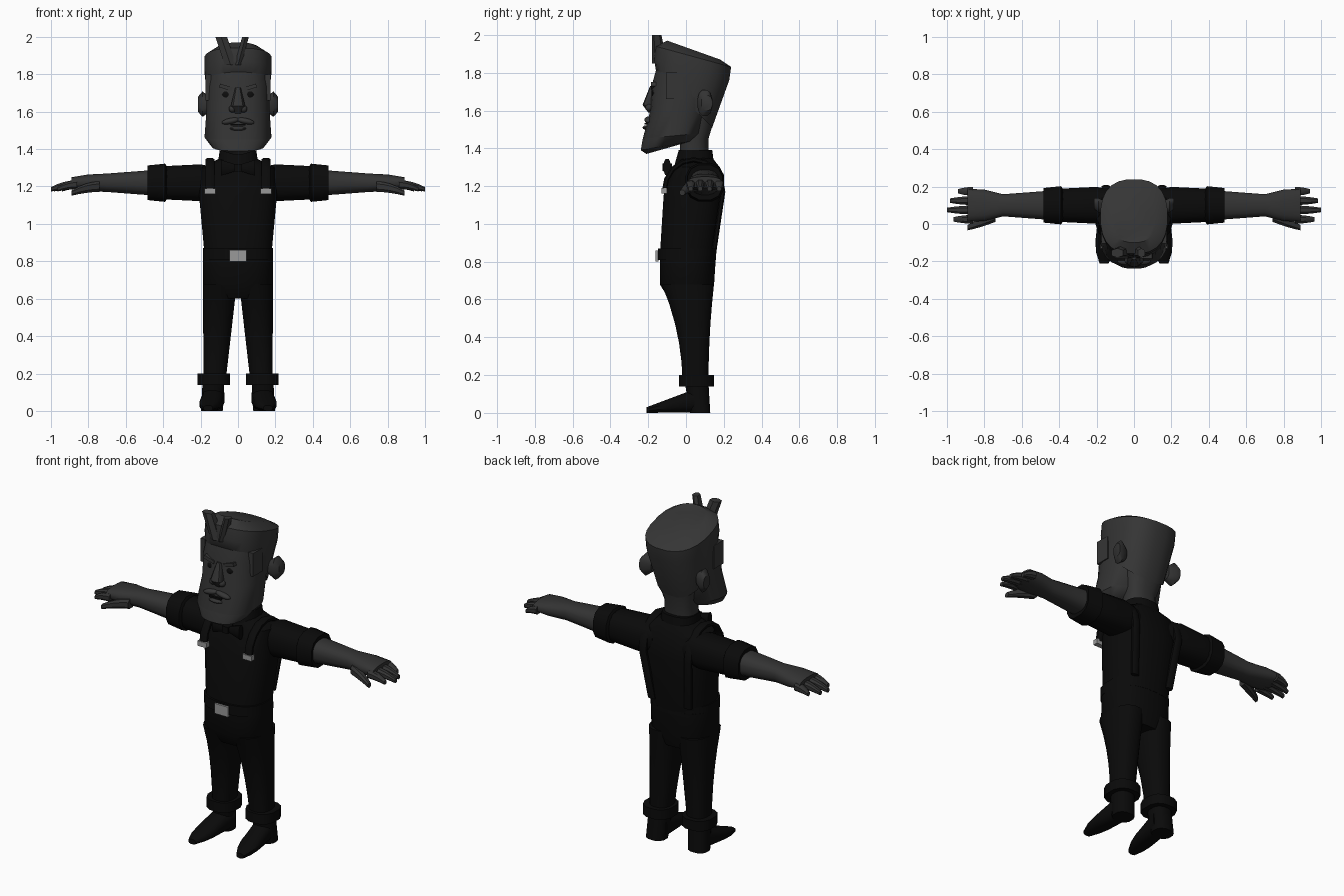
import bpy, bmesh, math
from mathutils import Vector, Matrix

default_cube = bpy.data.objects.get("Cube")
if default_cube:
    bpy.data.objects.remove(default_cube, do_unlink=True)

parts = []


def material(name, grey):
    mat = bpy.data.materials.new(name)
    mat.use_nodes = True
    colour = (grey, grey, grey, 1)
    mat.diffuse_color = colour
    shader = mat.node_tree.nodes["Principled BSDF"]
    shader.inputs["Base Color"].default_value = colour
    shader.inputs["Roughness"].default_value = .8
    return mat


skin = material("skin", .033)
hair = material("hair", .036)
cloth = material("black cloth", .003)
dark = material("eye dark", .004)
metal = material("clasp metal", .32)


def finish(name, bm, mat):
    bmesh.ops.recalc_face_normals(bm, faces=bm.faces)
    mesh = bpy.data.meshes.new(name)
    bm.to_mesh(mesh)
    bm.free()
    mesh.materials.append(mat)
    part = bpy.data.objects.new(name, mesh)
    bpy.context.collection.objects.link(part)
    parts.append(part)
    return part


def mix(start, end, t):
    return start + (end - start) * t


def steps(count):
    return [i / count for i in range(count + 1)]


def rounded(value, power):
    return math.copysign(abs(value) ** power, value)


def loft(name, rings, mat, sides=16, power=.8):
    """Skin over rings given as (centre, half axis, other half axis)."""
    bm = bmesh.new()
    loops = []
    for centre, across, along in rings:
        loop = []
        for i in range(sides):
            angle = math.tau * (i + .5) / sides
            offset = (Vector(across) * rounded(math.cos(angle), power)
                      + Vector(along) * rounded(math.sin(angle), power))
            loop.append(bm.verts.new(Vector(centre) + offset))
        loops.append(loop)
    for lower, upper in zip(loops, loops[1:]):
        for i in range(sides):
            j = (i + 1) % sides
            bm.faces.new((lower[i], lower[j], upper[j], upper[i]))
    bm.faces.new(loops[0])
    bm.faces.new(loops[-1])
    return finish(name, bm, mat)


def level(height, half_width, front, back, x=0, drop=0):
    """Horizontal ring whose back may drop below its front."""
    centre = (x, (front + back) / 2, height - drop / 2)
    return centre, (half_width, 0, 0), (0, (back - front) / 2, -drop / 2)


def upright(centre, half_depth, half_height):
    """Ring across the x axis."""
    return centre, (0, half_depth, 0), (0, 0, half_height)


def place(name, bm, centre, size, mat, tilt):
    turn = Matrix.Rotation(tilt, 4, 'Y')
    bm.transform(Matrix.Translation(centre) @ turn @ Matrix.Diagonal((*size, 1)))
    return finish(name, bm, mat)


def ball(name, centre, size, mat, tilt=0):
    bm = bmesh.new()
    bmesh.ops.create_uvsphere(bm, u_segments=14, v_segments=8, radius=1)
    return place(name, bm, centre, size, mat, tilt)


def box(name, centre, size, mat, tilt=0):
    bm = bmesh.new()
    bmesh.ops.create_cube(bm, size=1)
    return place(name, bm, centre, size, mat, tilt)


# Head with bearded jaw
chin = level(1.37, .06, -.21, 0, drop=-.06)
jaw = level(1.39, .14, -.24, .04, drop=-.05)
beard = level(1.45, .18, -.23, .08, drop=-.03)
cheek = level(1.6, .17, -.19, .12)
brow = level(1.74, .17, -.18, .16)
crown = level(1.85, .16, -.15, .17)
head = loft("head", [chin, jaw, beard, cheek, brow, crown], skin, sides=24)
head.data.materials.append(hair)
for face in head.data.polygons:
    face.material_index = int(face.center.z < 1.5)
loft("neck", [level(1.3, .1, -.04, .12), level(1.45, .09, -.03, .12),
              level(1.65, .14, 0, .18)], skin)

# Flat-topped hair sloping down to the back
hairline = level(1.81, .16, -.16, .14, drop=.3)
hair_side = level(1.87, .18, -.17, .23, drop=.11)
hair_rim = level(1.94, .18, -.16, .24, drop=.11)
hair_top = level(1.97, .12, -.1, .18, drop=.1)
loft("hair_cap", [hairline, hair_side, hair_rim, hair_top], hair, sides=24)

# Two swept front tufts
for name, root, sweep, half_width in (("left_tuft", 0, .04, .02), ("right_tuft", -.04, -.05, .035)):
    loft(name, [level(mix(1.85, 2, t), half_width, -.18, mix(-.1, -.13, t), root + sweep * t)
                for t in steps(2)], hair, sides=6)

# Face
loft("nose", [level(1.59, .02, -.2, -.15), level(1.63, .04, -.23, -.15),
              level(1.73, .015, -.19, -.15)], skin, sides=10)
ball("lower_lip", (0, -.21, 1.51), (.045, .02, .012), skin)
box("mouth", (0, -.21, 1.53), (.08, .02, .01), dark)

# Shirt and collar
waist = level(.83, .18, -.14, .16)
chest = level(1.15, .21, -.12, .2)
shoulder = level(1.3, .2, -.07, .18)
neckline = level(1.35, .1, -.04, .14)
loft("shirt", [waist, chest, shoulder, neckline], cloth, sides=20)
loft("collar", [level(1.32, .11, -.06, .15), level(1.39, .1, -.04, .14)], cloth)

# Belt, clasp and trouser seat
loft("belt", [level(z, .19, -.15, .16) for z in (.81, .87)], cloth, sides=20)
box("belt_clasp", (0, -.153, .83), (.09, .015, .06), metal)
loft("trouser_seat", [level(.6, .14, -.09, .13), level(.68, .19, -.14, .15),
                      level(.83, .19, -.14, .16)], cloth, sides=20)

bow_tie = Vector((0, -.1, 1.3))
box("bow_tie_knot", bow_tie, (.04, .05, .04), cloth)


def build_side(side, s):
    """Build the paired parts of one side, with s as the sign of x."""
    def at(x, y, z):
        return Vector((s * x, y, z))

    def arm(x, half_depth, half_height):
        return upright(at(x, .1, 1.22), half_depth, half_height)

    def finger(name, start, tip, radius):
        rings = []
        for t in steps(4):
            size = radius * (1 - t * t / 2)
            centre = start.lerp(tip, t)
            centre.z += t * (1 - t) * radius
            rings.append(upright(centre, size, size))
        loft(f"{side}_{name}", rings, skin, sides=8)

    # Features of the face
    ball(side + "_eye", at(.06, -.165, 1.69), (.027, .016, .025), dark)
    box(side + "_brow", at(.065, -.17, 1.73), (.07, .03, .02), hair, -s * .3)
    ball(side + "_nostril", at(.03, -.195, 1.615), (.02, .02, .02), skin)
    ball(side + "_moustache", at(.04, -.2, 1.55), (.05, .02, .016), hair, s * .2)
    box(side + "_sideburn", at(.16, -.06, 1.73), (.03, .09, .14), hair)
    loft(side + "_ear", [upright(at(.15, .09, 1.64), .03, .04),
                         upright(at(.19, .1, 1.64), .04, .07),
                         upright(at(.215, .11, 1.64), .03, .04)], skin, sides=12)

    # Bow tie wing
    loft(side + "_bow_wing", [upright(bow_tie, .015, .015),
                              upright(bow_tie + at(.09, 0, 0), .02, .045)], cloth, sides=8)

    # Suspender arching over the shoulder, then down to the belt
    strap = []
    for t in steps(8):
        reach, rise = -math.cos(math.pi * t), math.sin(math.pi * t)
        strap.append((at(.15, .04 + .155 * reach, 1.17 + .17 * rise),
                      (.025, 0, 0), (0, .014 * reach, .014 * rise)))
    strap.append((at(.12, .15, .87), (.025, 0, 0), (0, .014, 0)))
    loft(side + "_strap", strap, cloth, sides=8)
    box(side + "_strap_clasp", at(.15, -.115, 1.175), (.06, .03, .03), metal)

    # Sleeve, rolled cuff, forearm and palm
    loft(side + "_sleeve", [arm(x, r, r) for x, r in ((.1, .08), (.2, .1), (.4, .09))], cloth)
    loft(side + "_sleeve_cuff", [arm(x, r, r) for x, r in ((.38, .09), (.39, .105), (.485, .095), (.48, .07))],
         cloth, sides=12)
    loft(side + "_forearm", [arm(.44, .08, .07), arm(.7, .06, .05),
                             arm(.8, .085, .045), arm(.89, .09, .03)], skin)

    # Fingers and thumb
    tips = {"index": .965, "middle": 1, "ring": .985, "little": .94}
    for i, (name, reach) in enumerate(tips.items()):
        y = .025 + .05 * i
        finger(name + "_finger", at(.86, y, 1.21), at(reach, y, 1.185), .025)
    finger("thumb", at(.74, .04, 1.2), at(.89, -.02, 1.165), .03)

    # Leg widening from ankle to hip, with turned-up cuff
    loft(side + "_leg", [level(mix(.16, .68, t), mix(.06, .092, t), mix(-.02, -.13, t * t),
                               mix(.12, .15, t * t), s * mix(.125, .097, t))
                         for t in steps(5)], cloth)
    loft(side + "_leg_cuff", [level(z, .09, -.04, .15, s * .13) for z in (.14, .2)],
         cloth, sides=12)

    # Pointed shoe rising to the ankle, and its heel
    shoe = []
    for t in steps(5):
        half_height = mix(.015, .07, t)
        shoe.append((at(mix(.16, .13, t), mix(-.21, .08, t), half_height),
                     (min(.06, .025 + t / 8), 0, 0), (0, 0, half_height)))
    loft(side + "_shoe", shoe, cloth, sides=12)
    loft(side + "_shoe_heel", [level(0, .06, .02, .13, s * .14),
                               level(.17, .06, -.01, .12, s * .13)], cloth, sides=12)


build_side("left", 1)
build_side("right", -1)

# Smooth shading with sharp edges kept
bpy.ops.object.select_all(action='DESELECT')
for part in parts:
    part.select_set(True)
bpy.context.view_layer.objects.active = head
bpy.ops.object.shade_smooth_by_angle(angle=math.radians(40))
